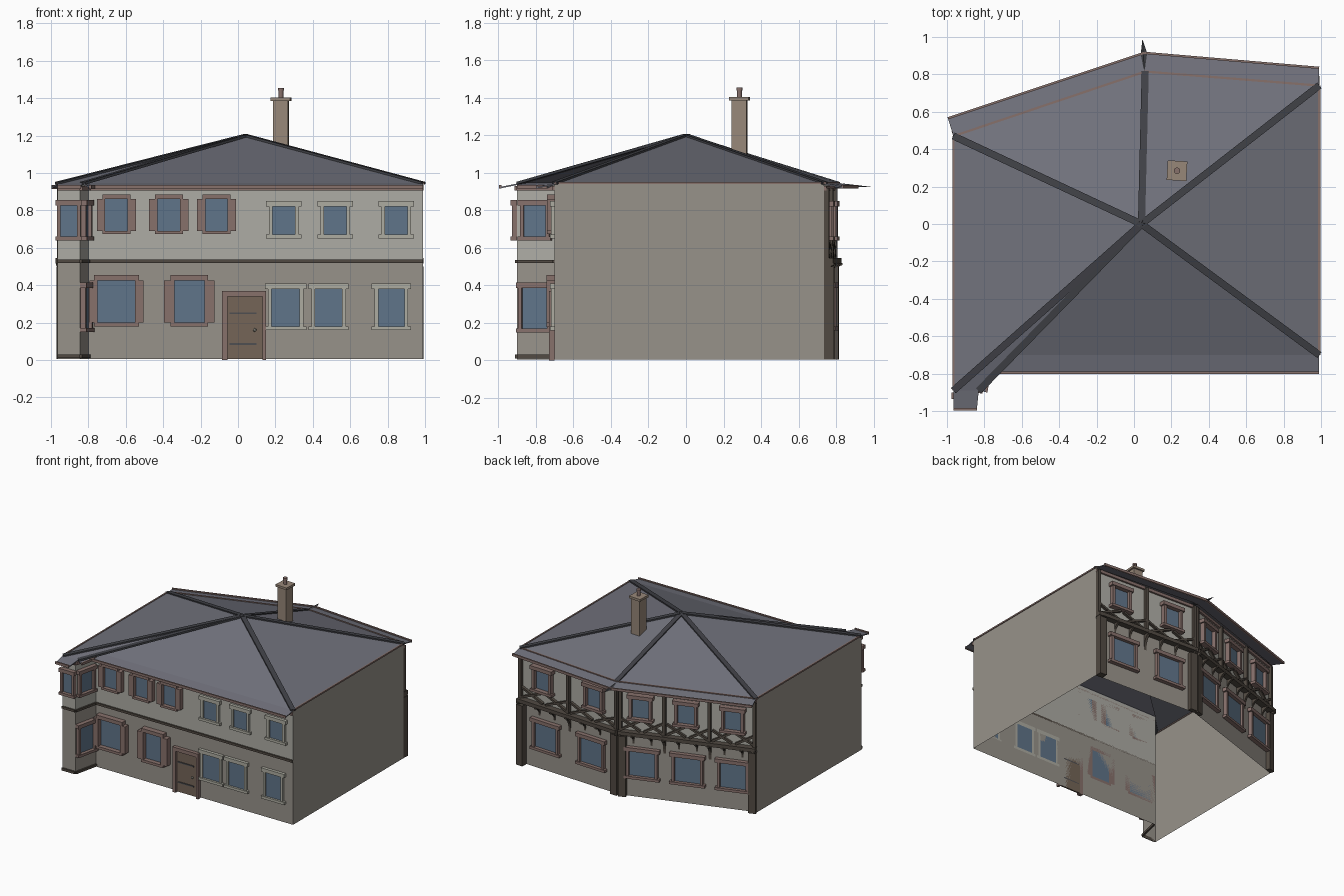
import bpy, bmesh, math
from mathutils import Vector as V

if "Cube" in bpy.data.objects:
    bpy.data.objects.remove(bpy.data.objects["Cube"])

def mat(name, r, g, b):
    m = bpy.data.materials.new(name)
    m.diffuse_color = [(c / 255) ** 2.2 for c in (r, g, b)] + [1]
    m.use_nodes = True
    m.node_tree.nodes["Principled BSDF"].inputs["Base Color"].default_value = m.diffuse_color
    return m

STONE = mat("stone", 150, 145, 137)
PLASTER = mat("plaster", 172, 171, 163)
SLATE = mat("slate", 112, 113, 123)
RIDGE = mat("ridge", 66, 67, 72)
BROWN = mat("brown_trim", 134, 112, 107)
PALE = mat("pale_trim", 172, 171, 160)
TIMBER = mat("timber", 82, 75, 68)
GLASS = mat("glass", 96, 116, 136)
WOOD = mat("door_wood", 116, 101, 88)
BRICK = mat("brick", 150, 134, 120)
METAL = mat("iron", 80, 80, 82)

parts = {}  # one growing bmesh per named part

def part(name, m):
    return parts.setdefault(name, (bmesh.new(), m))[0]

def face(name, m, pts):
    bm = part(name, m)
    bm.faces.new([bm.verts.new(p) for p in pts])

def prism(name, m, pts, off):
    """Closed solid: polygon pts swept by the vector off."""
    bm = part(name, m)
    a = [bm.verts.new(p) for p in pts]
    b = [bm.verts.new(V(p) + off) for p in pts]
    fs = [bm.faces.new(a), bm.faces.new(b[::-1])]
    n = len(a)
    fs += [bm.faces.new((a[i], b[i], b[(i + 1) % n], a[(i + 1) % n])) for i in range(n)]
    bmesh.ops.recalc_face_normals(bm, faces=fs)

def beam(name, m, p, q, w, h):
    """Square bar from p to q."""
    p, q = V(p), V(q)
    d = (q - p).normalized()
    s = d.cross(V((0, 0, 1))).normalized() * w / 2
    up = s.normalized().cross(d) * h / 2
    prism(name, m, [p - s - up, p + s - up, p + s + up, p - s + up], q - p)

class Wall:
    """Wall plane: u along it, z up, d outward."""
    def __init__(self, a, b):
        self.a, e = V((*a, 0)), V((b[0] - a[0], b[1] - a[1], 0))
        self.len = e.length
        self.t = e.normalized()
        self.n = V((self.t.y, -self.t.x, 0))

    def at(self, u, z, d=0):
        return self.a + self.t * u + self.n * d + V((0, 0, z))

    def sheet(self, name, m, z0, z1):
        face(name, m, [self.at(0, z0), self.at(self.len, z0), self.at(self.len, z1), self.at(0, z1)])

    def box(self, name, m, u0, u1, z0, z1, d1, d0=0):
        prism(name, m, [self.at(u0, z0, d0), self.at(u1, z0, d0), self.at(u1, z1, d0),
                        self.at(u0, z1, d0)], self.n * (d1 - d0))

    def brace(self, u0, z0, u1, z1, w=.016, d=.025):
        s = V((-(z1 - z0), u1 - u0)).normalized() * w / 2
        prism("timber_frame", TIMBER, [self.at(u0 - s.x, z0 - s.y), self.at(u1 - s.x, z1 - s.y),
              self.at(u1 + s.x, z1 + s.y), self.at(u0 + s.x, z0 + s.y)], self.n * d)

    def bracket(self, u, w=.022, top=.52, r=.055, h=.12):
        arc = [(r - r * math.sin(k * math.pi / 10), top - .012 - h * (1 - math.cos(k * math.pi / 10)))
               for k in range(6)]
        pts = [self.at(u - w / 2, z, d) for d, z in [(0, top), (r, top)] + arc]
        prism("jetty_brackets", TIMBER, pts, self.t * w)

    def window(self, u, hw, z0, z1, m=PALE, jamb=.02, cap=.035, d=.025, bar=.03):
        """Glass with jambs, lintel and sill; cap is how far lintel and sill reach sideways."""
        n = "brown_window_frames" if m is BROWN else "pale_window_frames"
        self.box("window_glass", GLASS, u - hw, u + hw, z0, z1, .008)
        for s in (-1, 1):
            a, b = sorted((u + s * hw, u + s * (hw + jamb)))
            self.box(n, m, a, b, z0, z1, d * (.8 if cap > jamb else 1))
        c = hw + cap
        self.box(n, m, u - c, u + c, z1, z1 + bar, d)
        self.box(n, m, u - c, u + c, z0 - bar * .7, z0, d)

# footprint, counter-clockwise from the front left bay
P = [(-.965, -.9), (-.845, -.9), (-.8, -.7), (.99, -.7), (.99, .735), (.06, .78), (-.96, .45)]
W = [Wall(P[i], P[(i + 1) % 7]) for i in range(7)]
bay, bayside, front, right, backr, backl, left = W
for w in W:
    if w in (right, left):
        w.sheet("blank_side_walls", STONE, .005, .94)
    else:
        w.sheet("lower_walls", STONE, .005, .53)
        w.sheet("upper_walls", PLASTER, .53, .94)

# string course, plinth and wall-head mouldings
for w in (bay, bayside, front):
    w.box("string_course", TIMBER, 0, w.len, .518, .536, .012)
for w in (bay, bayside):
    w.box("bay_plinth", TIMBER, 0, w.len, .01, .03, .012)
for w in (bay, bayside, front, backr, backl):
    w.box("wall_head", BROWN, 0, w.len, .905, .93, .015)

# front windows
for x in (-.65, -.37, -.115):
    front.window(x + .8, .06, .69, .86, BROWN, .045, .015, .04, .025)
front.window(.15, .1, .2, .425, BROWN, .045, .02, .045)
front.window(.54, .08, .2, .425, BROWN, .055, .02, .045)
for x in (.245, .52, .845):
    front.window(x + .8, .06, .67, .82)
for x, h in ((.255, .075), (.485, .072), (.82, .07)):
    front.window(x + .8, h, .18, .38)
# bay windows
bay.window(.06, .045, .66, .825, BROWN, .018, .025, .035)
bayside.window(.1, .06, .66, .825, BROWN, .02, .03, .035)
bayside.window(.1, .07, .17, .385, BROWN, .02, .03, .035)

# door with surround, straps and knob
for a, b, z0, z1 in ((-.085, -.055, 0, .34), (.13, .15, 0, .34), (-.085, .15, .34, .37)):
    front.box("door_surround", BROWN, a + .8, b + .8, z0, z1, .03)
front.box("door", WOOD, .745, .93, .005, .34, .012)
for z in (.08, .245):
    front.box("door_straps", METAL, .755, .9, z, z + .01, .018)
bm = part("door_knob", PALE)
r = bmesh.ops.create_icosphere(bm, subdivisions=1, radius=.01)
bmesh.ops.translate(bm, verts=r["verts"], vec=front.at(.89, .16, .022))

# half-timbered back walls
for w, low, up, posts in ((backr, (.27, .73), (.24, .76), (0, .5, 1)),
                          (backl, (.17, .5, .83), (.16, .49, .83), (0, .33, .66, 1))):
    for f in low:
        w.window(w.len * f, .1, .18, .385, BROWN, .022, .038, .035)
    for f in up:
        w.window(w.len * f, .066, .66, .82, BROWN, .022, .035, .045)
    w.box("timber_frame", TIMBER, 0, w.len, .515, .545, .05)
    for f in posts:
        u = min(max(w.len * f, .014), w.len - .014)
        w.box("timber_frame", TIMBER, u - .012, u + .012, .545, .92, .028)
        w.bracket(u)
    # crossed braces under the upper windows
    for f, g in zip(posts, posts[1:]):
        a, b = w.len * f, w.len * g
        m = (a + b) / 2
        for s, e in ((a, m), (m, b)):
            w.brace(s + .02, .55, e - .01, .635)
            w.brace(s + .02, .635, e - .01, .55, d=.022)
    for f in low:
        for s in (-.07, .07):
            w.bracket(w.len * f + s, .016, h=.07)
    # corner piers
    for a in (0, w.len - .06):
        w.box("corner_piers", TIMBER, a, a + .06, .005, .5, .055 if w is backr and a == 0 else .035)

# roof: fan of slopes to one apex, then flatter eaves
apex, ZR, ZE = (.04, 0, 1.2), .945, .925
R = [(-.965, -.89), (-.83, -.89), (-.8, -.7), (.99, -.7), (.99, .74), (.06, .815), (-.965, .47)]
ring = [(*p, ZR) for p in R]
for i in range(7):
    face("roof_slopes", SLATE, [ring[i], ring[(i + 1) % 7], apex])
eaves = {0: ((-.965, -.99), (-.84, -.99)), 1: ((-.79, -.9), (-.76, -.74)), 2: ((-.8, -.795), (.99, -.795)),
         4: ((.99, .835), (.055, .915)), 5: ((.055, .915), (-.995, .565))}
for i, (a, b) in eaves.items():
    a, b = (*a, ZE), (*b, ZE)
    prism("eaves", SLATE, [ring[i], ring[(i + 1) % 7], b, a], V((0, 0, -.008)))
    beam("eave_boards", BROWN, a, b, .012, .02)
for i in (3, 4, 5, 6):
    beam("roof_edge_trim", BROWN, ring[i], ring[(i + 1) % 7], .012, .012)
# hip caps
for i in (0, 1, 3, 4, 5, 6):
    beam("hip_caps", RIDGE, apex, ring[i], .038, .014)
# pointed flare at the back hip
tip = V((.045, .99, .925))
base = [V((.035, .9, .925)), V((.075, .9, .925)), V((.055, .82, .945))]
for a, b in ((0, 1), (1, 2), (2, 0)):
    face("hip_flare", RIDGE, [base[a], base[b], tip])

# chimney with cap and pot
def box(name, m, c, s, z0, z1, rot=-.06):
    q = [V((math.cos(rot + math.pi * (k + .5) / 2), math.sin(rot + math.pi * (k + .5) / 2), 0))
         * s * math.sqrt(.5) + V((*c, z0)) for k in range(4)]
    prism(name, m, q, V((0, 0, z1 - z0)))

C = (.23, .285)
box("chimney_stack", BRICK, C, .08, 1.08, 1.39)
box("chimney_cap", BRICK, C, .105, 1.385, 1.403)
for rad, z0, z1 in ((.013, 1.4, 1.45), (.017, 1.44, 1.455)):
    ring12 = [(C[0] + rad * math.cos(k * math.pi / 6), C[1] + rad * math.sin(k * math.pi / 6), z0)
              for k in range(12)]
    prism("chimney_pot", BROWN, ring12, V((0, 0, z1 - z0)))

# turn the collected parts into objects
for name, (bm, m) in parts.items():
    me = bpy.data.meshes.new(name)
    bm.to_mesh(me)
    bm.free()
    me.materials.append(m)
    bpy.context.collection.objects.link(bpy.data.objects.new(name, me))
